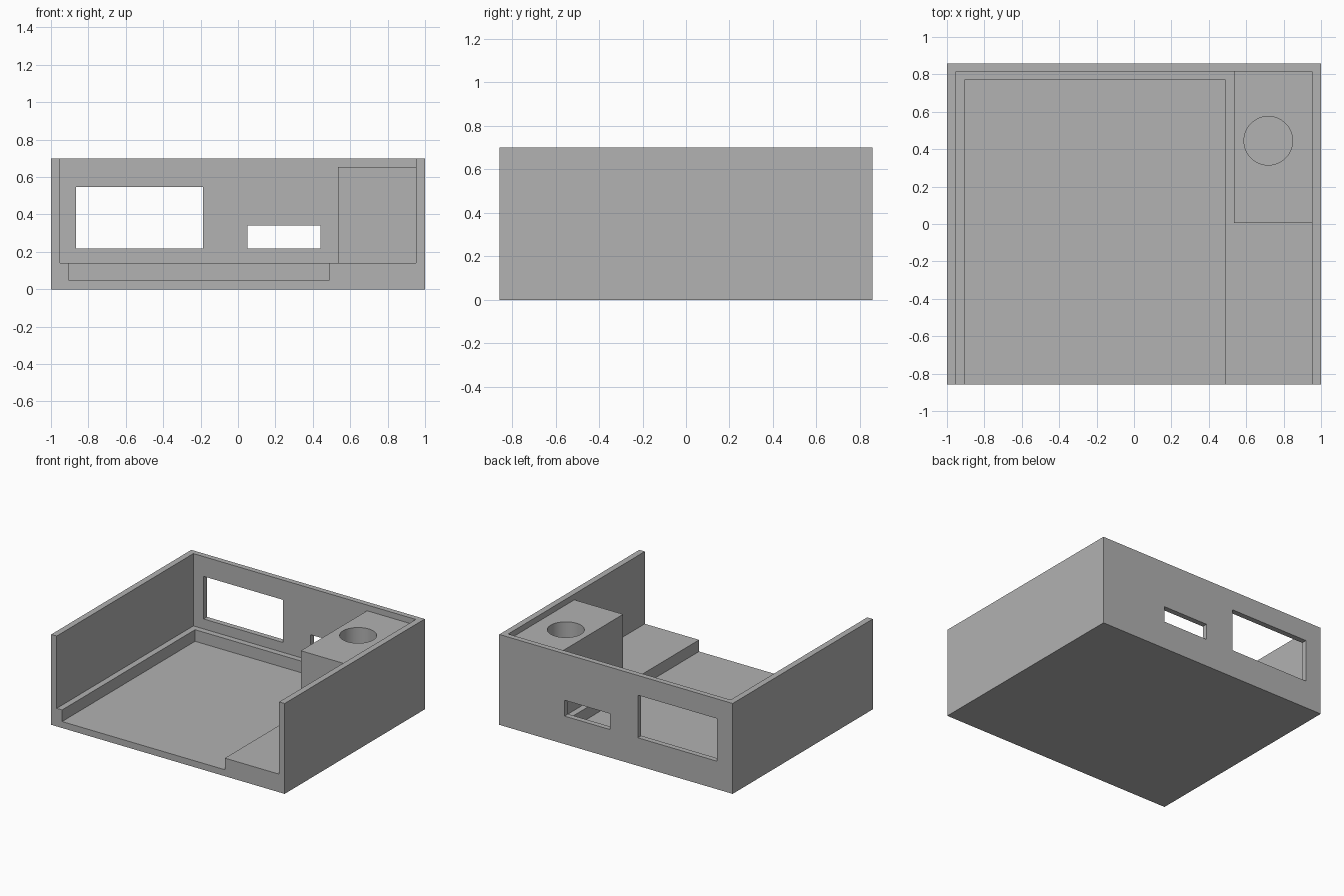
import bpy
import bmesh
from mathutils import Matrix, Vector

default = bpy.data.objects.get("Cube")
if default:
    bpy.data.objects.remove(default, do_unlink=True)

# Plain grey plastic
grey = bpy.data.materials.new("grey plastic")
grey.use_nodes = True
colour = (0.445, 0.445, 0.445, 1)
grey.diffuse_color = colour
grey.node_tree.nodes["Principled BSDF"].inputs["Base Color"].default_value = colour


def add_object(name, bm):
    mesh = bpy.data.meshes.new(name)
    bm.to_mesh(mesh)
    bm.free()
    mesh.materials.append(grey)
    obj = bpy.data.objects.new(name, mesh)
    bpy.context.collection.objects.link(obj)
    return obj


def box(name, low, high):
    low, high = Vector(low), Vector(high)
    bm = bmesh.new()
    place = Matrix.Translation((low + high) / 2) @ Matrix.Diagonal((*(high - low), 1))
    bmesh.ops.create_cube(bm, size=1, matrix=place)
    return add_object(name, bm)


def cylinder(name, x, y, bottom, top, radius):
    bm = bmesh.new()
    bmesh.ops.create_cone(bm, cap_ends=True, segments=64, radius1=radius, radius2=radius,
                          depth=top - bottom,
                          matrix=Matrix.Translation((x, y, (bottom + top) / 2)))
    return add_object(name, bm)


def combine(target, tool, operation):
    """Apply a boolean and discard the helper."""
    mod = target.modifiers.new(operation, "BOOLEAN")
    mod.operation = operation
    mod.solver = "EXACT"
    mod.object = tool
    bpy.context.view_layer.objects.active = target
    bpy.ops.object.modifier_apply(modifier=mod.name)
    bpy.data.objects.remove(tool, do_unlink=True)


# Tray open at the top and front
tray = box("open_front_tray", (-1, -0.857, 0), (1, 0.857, 0.7))
cutouts = [
    box("cavity", (-0.953, -1, 0.14), (0.953, 0.815, 1)),
    box("floor_recess", (-0.907, -1, 0.05), (0.488, 0.77, 0.3)),
    box("large_window", (-0.865, 0.7, 0.217), (-0.187, 1, 0.547)),
    box("small_window", (0.05, 0.7, 0.217), (0.44, 1, 0.34)),
]
for cutout in cutouts:
    combine(tray, cutout, "DIFFERENCE")

# Raised corner block, merged into the walls and ledge
combine(tray, box("corner_block", (0.535, 0.005, 0.1), (0.98, 0.84, 0.655)), "UNION")

# Round socket in the block
combine(tray, cylinder("socket", 0.718, 0.445, 0.14, 0.9, 0.13), "DIFFERENCE")

# Smooth socket wall, crisp edges elsewhere
bpy.ops.object.select_all(action="DESELECT")
tray.select_set(True)
bpy.context.view_layer.objects.active = tray
bpy.ops.object.shade_smooth_by_angle()
